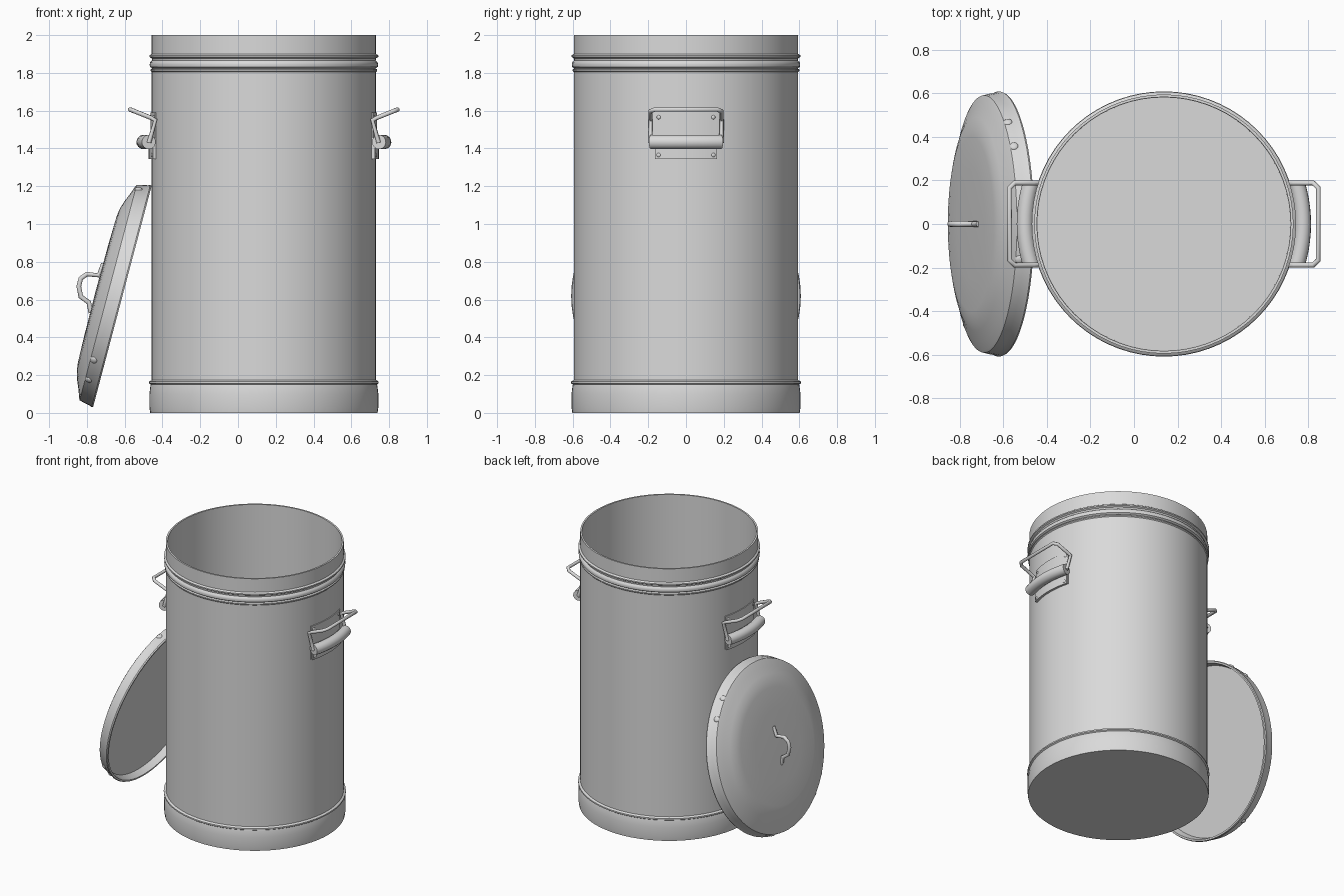
import bpy, bmesh, math
from mathutils import Vector, Matrix

if "Cube" in bpy.data.objects:
    bpy.data.objects.remove(bpy.data.objects["Cube"])

CX, R = 0.137, 0.594          # can axis and wall radius

steel = bpy.data.materials.new("galvanised_grey")
steel.diffuse_color = (0.7, 0.7, 0.7, 1)
steel.use_nodes = True
steel.node_tree.nodes["Principled BSDF"].inputs["Base Color"].default_value = steel.diffuse_color


def finish(name, bm, angle=35):
    bmesh.ops.recalc_face_normals(bm, faces=bm.faces[:])
    me = bpy.data.meshes.new(name)
    bm.to_mesh(me)
    bm.free()
    me.materials.append(steel)
    ob = bpy.data.objects.new(name, me)
    bpy.context.collection.objects.link(ob)
    bpy.ops.object.select_all(action='DESELECT')
    ob.select_set(True)
    bpy.context.view_layer.objects.active = ob
    bpy.ops.object.shade_smooth_by_angle(angle=math.radians(angle))
    return ob


def lathe(name, profile, matrix, segs=72):
    """Spin (radius, z) points that start and end on the axis."""
    bm = bmesh.new()
    rings = []
    for r, z in profile:
        n = 1 if r == 0 else segs
        rings.append([bm.verts.new(matrix @ Vector((r * math.cos(2 * math.pi * i / segs),
                                                    r * math.sin(2 * math.pi * i / segs), z)))
                      for i in range(n)])
    for a, b in zip(rings, rings[1:]):
        for i in range(segs):
            j = (i + 1) % segs
            if len(a) == 1:
                bm.faces.new((a[0], b[i], b[j]))
            elif len(b) == 1:
                bm.faces.new((a[i], a[j], b[0]))
            else:
                bm.faces.new((a[i], a[j], b[j], b[i]))
    return finish(name, bm)


def tube(name, pts, radius, sides=10):
    """Round bar along a path, with mitred joints and capped ends."""
    pts = [Vector(p) for p in pts]
    bm = bmesh.new()
    rings, normal = [], None
    for k, p in enumerate(pts):
        d0 = (p - pts[k - 1]).normalized() if k else None
        d1 = (pts[k + 1] - p).normalized() if k < len(pts) - 1 else None
        d0, d1 = d0 or d1, d1 or d0
        t = (d0 + d1).normalized()
        if normal is None:
            normal = t.orthogonal()
        normal = (normal - t * normal.dot(t)).normalized()
        side = t.cross(normal)
        rings.append([bm.verts.new(p + radius * (normal * math.cos(2 * math.pi * i / sides)
                                                 + side * math.sin(2 * math.pi * i / sides)))
                      for i in range(sides)])
    for a, b in zip(rings, rings[1:]):
        for i in range(sides):
            j = (i + 1) % sides
            bm.faces.new((a[i], a[j], b[j], b[i]))
    bm.faces.new(rings[0])
    bm.faces.new(rings[-1])
    return finish(name, bm, 50)


def rivet(name, loc, axis, radius=0.018):
    bm = bmesh.new()
    rot = Vector(axis).to_track_quat('Z', 'Y').to_matrix().to_4x4()
    bmesh.ops.create_uvsphere(bm, u_segments=12, v_segments=8, radius=radius,
                              matrix=Matrix.Translation(loc) @ rot @ Matrix.Diagonal((1, 1, 0.45, 1)))
    return finish(name, bm)


def curved_plate(name, side, half_y, z0, z1, r0, r1, n=10):
    """Plate bent round the can wall."""
    bm = bmesh.new()
    a = math.asin(half_y / R)
    rows = []
    for i in range(n + 1):
        t = -a + 2 * a * i / n
        rows.append([bm.verts.new((CX + side * r * math.cos(t), r * math.sin(t), z))
                     for r, z in ((r0, z0), (r1, z0), (r1, z1), (r0, z1))])
    for p, q in zip(rows, rows[1:]):
        for i in range(4):
            j = (i + 1) % 4
            bm.faces.new((p[i], p[j], q[j], q[i]))
    bm.faces.new(rows[0])
    bm.faces.new(rows[-1])
    return finish(name, bm)


# Can: skirted base, bead, wall, rolled bands near the top, open inside
lathe("can_body", [
    (0, 0), (0.602, 0), (0.606, 0.03), (0.606, 0.10), (0.601, 0.143), (0.599, 0.15),
    (0.608, 0.156), (0.608, 0.166), (R, 0.174),
    (R, 1.805), (0.600, 1.811), (0.600, 1.818), (0.591, 1.824),
    (0.603, 1.832), (0.605, 1.845), (0.602, 1.857), (0.592, 1.866), (0.594, 1.877),
    (0.606, 1.884), (0.606, 1.893), (R, 1.901),
    (R, 2.0), (0.582, 2.0), (0.580, 0.03), (0, 0.03)],
    Matrix.Translation((CX, 0, 0)))

# Carrying handles on both sides
for side, label in ((1, "right"), (-1, "left")):
    curved_plate(label + "_handle_plate", side, 0.165, 1.345, 1.59, R - 0.006, R + 0.006)
    curved_plate(label + "_handle_bracket", side, 0.16, 1.345, 1.42, R - 0.002, R + 0.016)
    # rolled grip bent round the can
    arc = [math.radians(-17 + 34 * i / 10) for i in range(11)]
    tube(label + "_grip", [(CX + side * 0.637 * math.cos(t), 0.637 * math.sin(t), 1.434)
                           for t in arc], 0.038, 14)
    # wire bail
    half = [(0.745, 0.188, 1.43), (0.712, 0.188, 1.55), (0.735, 0.188, 1.562),
            (0.822, 0.188, 1.597), (0.845, 0.165, 1.606)]
    path = half + [(x, -y, z) for x, y, z in reversed(half)]
    tube(label + "_bail", [(CX + side * (x - CX), y, z) for x, y, z in path], 0.012, 8)
    for y in (-0.145, 0.145):
        for z, r in ((1.365, R + 0.016), (1.565, R + 0.006)):
            x = math.sqrt(r * r - y * y)
            rivet(label + "_handle_rivet", (CX + side * x, y, z), (side * x, y, 0), 0.011)

# Lid leaning on the left of the can; its local z is its outward axis
u, n = Vector((0.256, 0, 0.967)), Vector((-0.967, 0, 0.256))
lid = Matrix(((u.x, 0, n.x, -0.612), (0, 1, 0, 0), (u.z, 0, n.z, 0.617), (0, 0, 0, 1)))
lathe("lid", [
    (0, 0.05), (0.578, 0.05), (0.592, 0.0), (0.604, 0.0), (0.608, 0.008), (0.603, 0.018),
    (0.598, 0.045), (0.590, 0.078), (0.578, 0.084), (0.54, 0.097), (0.49, 0.118),
    (0.445, 0.132), (0.40, 0.138), (0.25, 0.142), (0, 0.144)], lid)

# Bent lid handle
tube("lid_handle", [(-0.712, 0, 0.79), (-0.738, 0, 0.728), (-0.80, 0, 0.735),
                    (-0.832, 0, 0.712), (-0.843, 0, 0.67), (-0.832, 0, 0.615),
                    (-0.79, 0, 0.585), (-0.778, 0, 0.53)], 0.013, 10)

# Rivets round the lid rim
for deg in (52, 37, -16, -128, -143, 164):
    a = math.radians(deg)
    c, s = math.cos(a), math.sin(a)
    axis = lid.to_3x3() @ Vector((c, s, 0.25))
    rivet("lid_rivet", lid @ Vector((0.593 * c, 0.593 * s, 0.062)), axis, 0.02)
